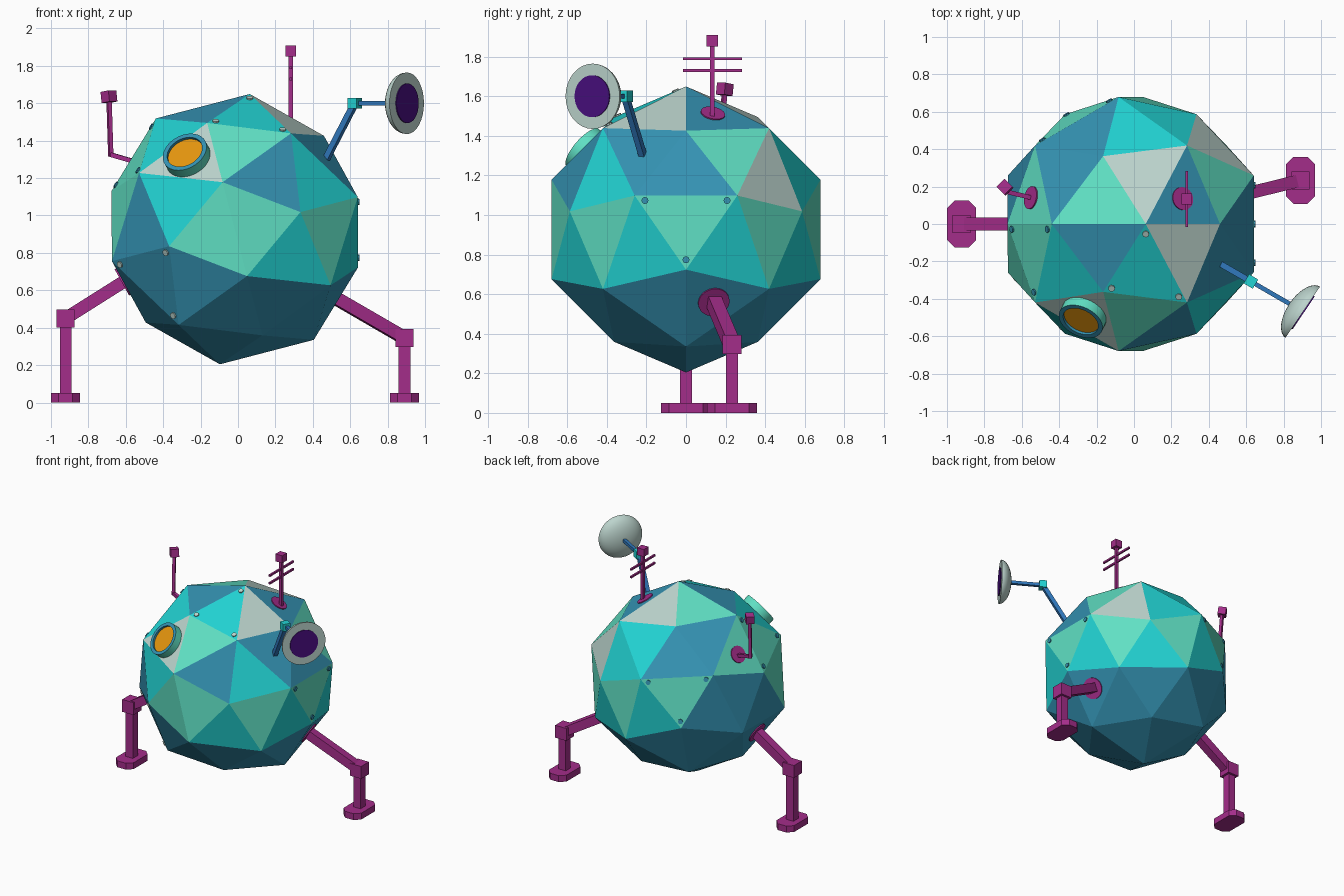
import bpy, bmesh, math
from mathutils import Vector, Matrix

if "Cube" in bpy.data.objects:
    bpy.data.objects.remove(bpy.data.objects["Cube"])


def material(name, r, g, b):
    m = bpy.data.materials.new(name)
    lin = [((c / 255 + 0.055) / 1.055) ** 2.4 if c > 10 else c / 3295 for c in (r, g, b)]
    m.diffuse_color = (*lin, 1)
    m.use_nodes = True
    m.node_tree.nodes["Principled BSDF"].inputs["Base Color"].default_value = m.diffuse_color
    return m


TURQ = material("turquoise", 34, 212, 212)
MINT = material("mint", 96, 224, 196)
GREY = material("pale grey", 188, 212, 205)
STEEL = material("steel blue", 52, 146, 178)
PINK = material("magenta", 164, 45, 138)
ORANGE = material("orange", 238, 155, 15)
PURPLE = material("purple", 72, 14, 126)
BLUE = material("arm blue", 48, 120, 188)


def finish(name, bm, mats, smooth=False):
    bmesh.ops.recalc_face_normals(bm, faces=bm.faces)
    me = bpy.data.meshes.new(name)
    bm.to_mesh(me)
    bm.free()
    for m in mats:
        me.materials.append(m)
    ob = bpy.data.objects.new(name, me)
    bpy.context.collection.objects.link(ob)
    if smooth:
        bpy.ops.object.select_all(action='DESELECT')
        ob.select_set(True)
        bpy.context.view_layer.objects.active = ob
        bpy.ops.object.shade_smooth_by_angle(angle=math.radians(35))
    return ob


def axes(direction):
    """Rotation whose z follows the direction and whose x stays level."""
    z = Vector(direction).normalized()
    x = Vector((0, 0, 1)).cross(z)
    x = x.normalized() if x.length > 1e-3 else Vector((1, 0, 0))
    return Matrix((x, z.cross(x), z)).transposed().to_4x4()


def beam(name, a, b, thick, mat):
    """Square bar between two points."""
    a, b = Vector(a), Vector(b)
    bm = bmesh.new()
    bmesh.ops.create_cube(bm, size=1, matrix=Matrix.Translation((a + b) / 2) @ axes(b - a)
                          @ Matrix.Diagonal((thick, thick, (b - a).length, 1)))
    return finish(name, bm, [mat])


def block(name, centre, size, mat, direction=(0, 0, 1)):
    c, d = Vector(centre), Vector(direction).normalized() * size / 2
    return beam(name, c - d, c + d, size, mat)


def lathe(name, profile, origin, normal, mats, picks=None, seg=32, smooth=True):
    """Turn (radius, height) points around the normal; picks = material per band."""
    M = Matrix.Translation(origin) @ axes(normal)
    bm = bmesh.new()
    rings = [[bm.verts.new(M @ Vector((r * math.cos(2 * math.pi * i / seg),
                                       r * math.sin(2 * math.pi * i / seg), h)))
              for i in range(seg)] for r, h in profile]
    for k in range(len(rings) - 1):
        for i in range(seg):
            j = (i + 1) % seg
            f = bm.faces.new((rings[k][i], rings[k][j], rings[k + 1][j], rings[k + 1][i]))
            f.material_index = picks[k] if picks else 0
    bmesh.ops.remove_doubles(bm, verts=bm.verts, dist=1e-5)
    return finish(name, bm, mats, smooth)


def plate(name, origin, normal, r, mat, seg=32):
    return lathe(name, [(0, .008), (r, .008), (r, -.012)], origin, normal, [mat], seg=seg)


# Body: a raised-pentagon ball (dodecahedron with a point on every face), tilted about y
PHI = (1 + 5 ** 0.5) / 2
CENTRE, TILT = Vector((-0.017, 0, 0.927)), math.radians(104.6)
U = Vector((math.cos(TILT), 0, math.sin(TILT)))
V = Vector((-math.sin(TILT), 0, math.cos(TILT)))


def on_ball(a, y, c, radius):
    p = U * a + V * c + Vector((0, y, 0))
    return CENTRE + p.normalized() * radius


CORNER, PEAK = 0.727, 0.69
P = {}
i = 1 / PHI
for n, a, c in (("A", PHI, i), ("B", PHI, -i), ("C", -PHI, i), ("D", -PHI, -i)):
    P[n] = on_ball(a, 0, c, CORNER)
for n, a, c in (("F1", 1, PHI), ("F2", 1, -PHI), ("F3", -1, PHI), ("F4", -1, -PHI)):
    P[n] = on_ball(a, 0, c, PEAK)
for side, s in (("f", -1), ("b", 1)):          # front and back halves mirror each other
    for n, a, y, c, r in (("P1", 1, 1, 1, CORNER), ("P2", 1, 1, -1, CORNER),
                          ("P3", -1, 1, 1, CORNER), ("P4", -1, 1, -1, CORNER),
                          ("Q1", i, PHI, 0, CORNER), ("Q2", -i, PHI, 0, CORNER),
                          ("S1", 0, i, PHI, CORNER), ("S2", 0, i, -PHI, CORNER),
                          ("G1", PHI, 1, 0, PEAK), ("G2", -PHI, 1, 0, PEAK),
                          ("H1", 0, PHI, 1, PEAK), ("H2", 0, PHI, -1, PEAK)):
        P[n + side] = on_ball(a, s * y, c, r)

# Each peak: its ring of corners and the colours of its five panels
RINGS = {
    "G1f": ("A B P2f Q1f P1f", "btmgt"), "G1b": ("A B P2b Q1b P1b", "mgtbb"),
    "G2f": ("C D P4f Q2f P3f", "bbbbb"), "G2b": ("C D P4b Q2b P3b", "bbbbb"),
    "F1": ("A P1f S1f S1b P1b", "mmbbm"), "F2": ("B P2f S2f S2b P2b", "gbbmb"),
    "F3": ("C P3f S1f S1b P3b", "bbbbb"), "F4": ("D P4f S2f S2b P4b", "btmtb"),
    "H1f": ("P1f Q1f Q2f P3f S1f", "tmbbb"), "H1b": ("P1b Q1b Q2b P3b S1b", "mtbbb"),
    "H2f": ("P2f Q1f Q2f P4f S2f", "bmtmt"), "H2b": ("P2b Q1b Q2b P4b S2b", "tmtmg"),
}


def panel(peak, k):
    """Corners, middle and outward normal of one panel."""
    ring = RINGS[peak][0].split()
    t = [P[peak], P[ring[k]], P[ring[(k + 1) % 5]]]
    mid = sum(t, Vector()) / 3
    n = (t[1] - t[0]).cross(t[2] - t[0]).normalized()
    return t, mid, n if n.dot(mid - CENTRE) > 0 else -n


bm = bmesh.new()
bv = {n: bm.verts.new(p) for n, p in P.items()}
for peak, (ring, colours) in RINGS.items():
    ring = ring.split()
    for k in range(5):
        f = bm.faces.new((bv[peak], bv[ring[k]], bv[ring[(k + 1) % 5]]))
        f.material_index = "tmgb".index(colours[k])
finish("body", bm, [TURQ, MINT, GREY, STEEL])

# Bolts in the corners of a few panels
for peak, k, mat in (("F4", 2, STEEL), ("H1b", 0, STEEL), ("F1", 0, STEEL),
                     ("H1f", 3, GREY), ("G1f", 1, GREY)):
    corners, mid, n = panel(peak, k)
    for c in corners:
        plate("bolt", c.lerp(mid, 0.2), n, 0.018, mat, seg=8)

# Round window
_, mid, n = panel("G1f", 3)
lathe("window", [(0, .032), (.1, .032), (.1, .048), (.125, .048), (.125, -.03)],
      mid + Vector((-.01, 0, .01)), n, [ORANGE, STEEL, MINT], [0, 1, 1, 2])

# Legs: mount plate, thigh, knee, shin and eight-sided foot
for side, (peak, k), knee in (("left", ("F3", 2), Vector((-.922, 0, .45))),
                              ("right", ("F4", 4), Vector((.89, .233, .345)))):
    _, mid, n = panel(peak, k)
    plate(side + "_leg_mount", mid, n, 0.08, PINK)
    beam(side + "_upper_leg", mid - n * 0.03, knee, 0.068, PINK)
    block(side + "_knee", knee, 0.097, PINK)
    beam(side + "_lower_leg", (knee.x, knee.y, .03), knee, 0.062, PINK)
    bm = bmesh.new()
    hx, hy, ch = .077, .126, .04
    outline = [(hx, hy - ch), (hx - ch, hy), (ch - hx, hy), (-hx, hy - ch)]
    outline += [(-x, -y) for x, y in outline]
    base = bm.faces.new([bm.verts.new((knee.x + x, knee.y + y, 0)) for x, y in outline])
    top = bmesh.ops.extrude_face_region(bm, geom=[base], use_keep_orig=True)["geom"]
    bmesh.ops.translate(bm, vec=(0, 0, .05),
                        verts=[g for g in top if isinstance(g, bmesh.types.BMVert)])
    finish(side + "_foot", bm, [PINK])

# Straight antenna with two cross bars
_, mid, n = panel("F2", 4)
plate("antenna_mount", mid + Vector((-.01, -.005, .005)), n, 0.062, PINK)
beam("antenna_mast", (.282, .133, 1.47), (.282, .133, 1.88), 0.022, PINK)
block("antenna_tip", (.282, .133, 1.88), 0.058, PINK)
for z in (1.73, 1.79):
    beam("antenna_bar", (.282, -.015, z), (.282, .283, z), 0.014, PINK)

# Bent antenna
_, mid, n = panel("F1", 4)
bend, tip = Vector((-.68, .172, 1.325)), Vector((-.69, .196, 1.635))
plate("bent_antenna_mount", mid, n, 0.062, PINK)
beam("bent_antenna_arm", mid - n * 0.02, bend, 0.024, PINK)
beam("bent_antenna_mast", bend - Vector((0, 0, .01)), tip, 0.022, PINK)
block("bent_antenna_tip", tip, 0.06, PINK, Vector((-.03, .03, .305)))

# Dish on a two-part arm
elbow, dish = Vector((.625, -.307, 1.6)), Vector((.902, -.472, 1.6))
facing = Vector((.83, -.56, 0))
beam("dish_lower_arm", (.465, -.215, 1.29), elbow, 0.032, BLUE)
block("dish_elbow", elbow, 0.057, TURQ, dish - elbow)
beam("dish_upper_arm", elbow, dish - facing * 0.06, 0.024, BLUE)
bowl = [(.165 * math.cos(t * math.pi / 20), -.085 * math.sin(t * math.pi / 20)) for t in range(11)]
lathe("dish", [(0, .006), (.106, .006), (.106, 0)] + bowl, dish, facing,
      [PURPLE, GREY], [0, 0] + [1] * 11)
